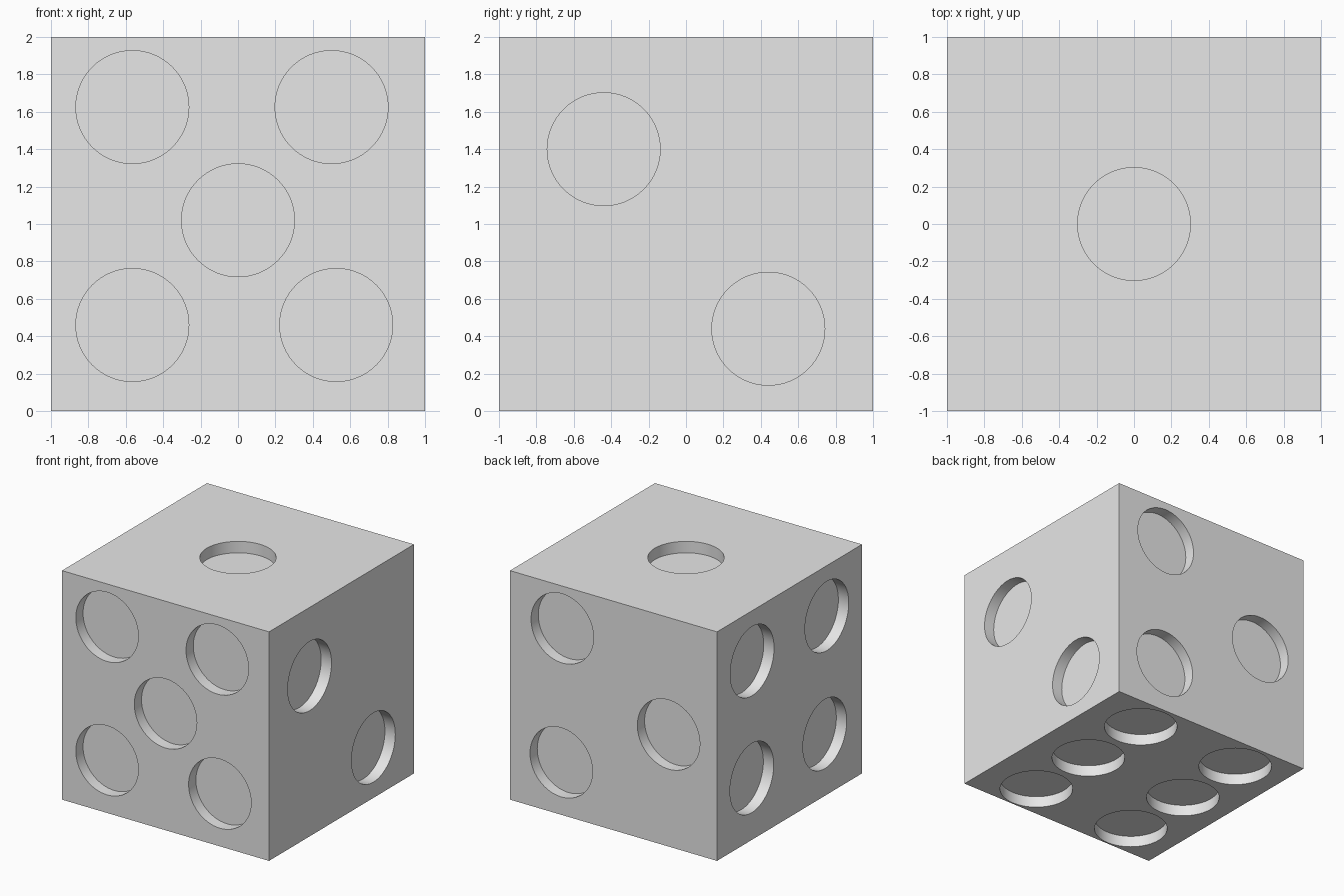
import bpy, bmesh
from mathutils import Matrix, Vector

if "Cube" in bpy.data.objects:
    bpy.data.objects.remove(bpy.data.objects["Cube"])

RADIUS, DEPTH, SIDES = 0.302, 0.1, 64

# Pip centres on each face: outward normal -> list of points on that face
pips = {
    (0, -1, 0): [(x, -1, z) for x, z in
                 ((-0.565, 1.625), (0.5, 1.625), (0, 1.02), (-0.565, 0.46), (0.525, 0.46))],
    (0, 1, 0): [(x, 1, z) for x, z in ((0.495, 1.63), (0.505, 0.458), (-0.532, 0.978))],
    (1, 0, 0): [(1, y, z) for y, z in ((-0.44, 1.40), (0.44, 0.44))],
    (-1, 0, 0): [(-1, y, z) for y, z in
                 ((0.515, 1.56), (-0.515, 1.56), (0.52, 0.54), (-0.487, 0.54))],
    (0, 0, 1): [(0, 0, 2)],
    (0, 0, -1): [(x, y, 0) for x in (0.485, -0.54) for y in (0.665, -0.012, -0.685)],
}

# Die body
bpy.ops.mesh.primitive_cube_add(size=2, location=(0, 0, 1))
body = bpy.context.object
body.name = "die_body"
bpy.ops.object.transform_apply(location=True)

grey = bpy.data.materials.new("light_grey")
grey.diffuse_color = (0.8, 0.8, 0.8, 1)
grey.use_nodes = True
grey.node_tree.nodes["Principled BSDF"].inputs["Base Color"].default_value = grey.diffuse_color
body.data.materials.append(grey)

# One cutter holding a short cylinder for every pip, centred on the face plane
bm = bmesh.new()
for normal, points in pips.items():
    turn = Vector(normal).to_track_quat('Z', 'Y').to_matrix().to_4x4()
    for point in points:
        bmesh.ops.create_cone(bm, cap_ends=True, segments=SIDES, radius1=RADIUS,
                              radius2=RADIUS, depth=2 * DEPTH,
                              matrix=Matrix.Translation(point) @ turn)
mesh = bpy.data.meshes.new("pip_cutter")
bm.to_mesh(mesh)
bm.free()
mesh.materials.append(grey)
cutter = bpy.data.objects.new("pip_cutter", mesh)
cutter.hide_render = True
bpy.context.collection.objects.link(cutter)

# Cut the recessed pips
cut = body.modifiers.new("pips", 'BOOLEAN')
cut.operation = 'DIFFERENCE'
cut.solver = 'EXACT'
cut.object = cutter
bpy.ops.object.modifier_apply(modifier=cut.name)
bpy.data.objects.remove(cutter)

# Round pip walls, crisp rims and corners
bpy.ops.object.shade_smooth_by_angle()
